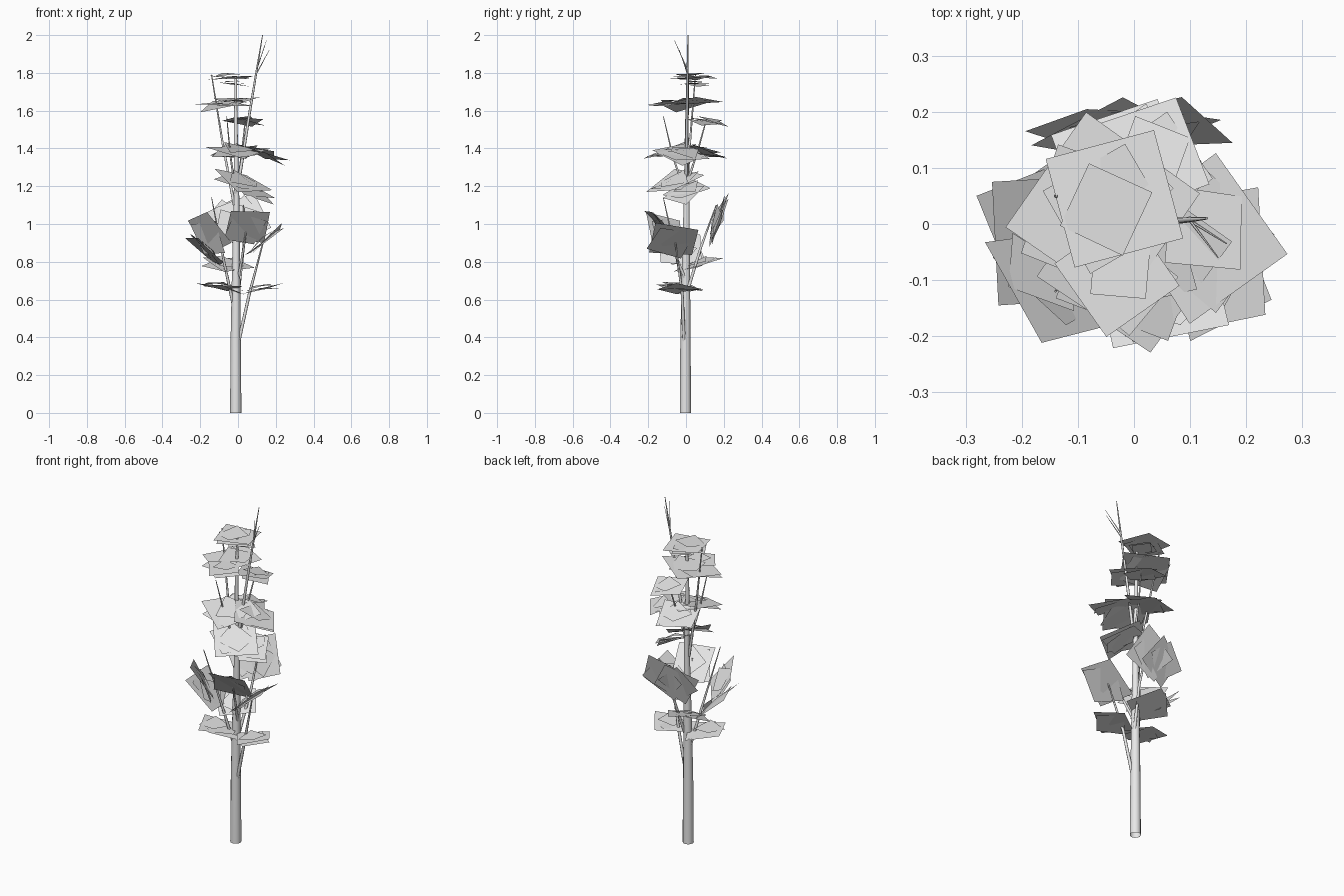
import bpy, math, random
from mathutils import Vector, Matrix

if "Cube" in bpy.data.objects:
    bpy.data.objects.remove(bpy.data.objects["Cube"])

random.seed(4)
grey = bpy.data.materials.new("plain_grey")
grey.diffuse_color = (0.8, 0.8, 0.8, 1)
grey.use_nodes = True
grey.node_tree.nodes["Principled BSDF"].inputs["Base Color"].default_value = grey.diffuse_color


def tube(name, pts, sides=2):
    """Tapered round limb, open at the ends, through (x, y, z, radius) points."""
    cu = bpy.data.curves.new(name, 'CURVE')
    cu.dimensions = '3D'
    cu.bevel_depth = 1.0
    cu.bevel_resolution = sides
    cu.use_fill_caps = False
    sp = cu.splines.new('POLY')
    sp.points.add(len(pts) - 1)
    for p, (x, y, z, r) in zip(sp.points, pts):
        p.co = (x, y, z, 1)
        p.radius = r
    sp.use_smooth = True
    cu.materials.append(grey)
    ob = bpy.data.objects.new(name, cu)
    bpy.context.collection.objects.link(ob)
    bpy.context.view_layer.objects.active = ob
    bpy.ops.object.select_all(action='DESELECT')
    ob.select_set(True)
    bpy.ops.object.convert(target='MESH')
    bpy.ops.object.shade_smooth_by_angle(angle=math.radians(50))


def leaf_cluster(name, cards):
    """Square leaf cards: centre, normal, side length, spin in degrees, corner fold."""
    verts, faces = [], []
    for c, n, s, spin, fold in cards:
        n = Vector(n).normalized()
        rot = Vector((0, 0, 1)).rotation_difference(n).to_matrix()
        rot = rot @ Matrix.Rotation(math.radians(spin), 3, 'Z')
        i = len(verts)
        for k, (u, v) in enumerate(((-1, -1), (1, -1), (1, 1), (-1, 1))):
            w = fold if k % 2 else -fold
            verts.append(Vector(c) + rot @ Vector((u * s / 2, v * s / 2, w)))
        faces.append((i, i + 1, i + 2, i + 3))
    me = bpy.data.meshes.new(name)
    me.from_pydata(verts, [], faces)
    me.materials.append(grey)
    for p in me.polygons:
        p.use_smooth = True
    bpy.context.collection.objects.link(bpy.data.objects.new(name, me))


def spray(name, c, n, s, spin, fold=0.008):
    """A large card with two smaller ones lying close to it."""
    c, n = Vector(c), Vector(n).normalized()
    cards = [(c, n, s, spin, fold)]
    for k, f in enumerate((0.85, 0.62)):
        j = Vector([random.uniform(-1, 1) for _ in range(3)])
        side = (j - n * j.dot(n)) * 0.022
        off = n * (0.01 if k else -0.01)
        cards.append((c + side + off, n + j * 0.1, s * f, spin + 15 + 35 * k, -fold))
    leaf_cluster(name, cards)


# Trunk
tube("trunk", [(-0.012, -0.003, 0, 0.03), (-0.012, -0.003, 0.4, 0.027),
               (-0.01, 0, 0.8, 0.021), (-0.008, 0.004, 1.2, 0.014),
               (-0.012, 0.004, 1.5, 0.01), (-0.012, 0.01, 1.78, 0.006)], 4)

# Branches
tube("right_low_branch", [(0, -0.01, 0.36, 0.009), (0.06, -0.02, 0.63, 0.008), (0.14, -0.06, 0.93, 0.003)])
tube("left_low_branch", [(-0.02, 0, 0.55, 0.009), (-0.07, -0.04, 0.78, 0.007), (-0.14, -0.12, 1.14, 0.002)])
tube("back_branch", [(0, 0, 0.62, 0.009), (0.03, 0.08, 0.88, 0.007), (0.03, 0.16, 1.1, 0.003)])
tube("front_branch", [(0, 0, 0.7, 0.008), (0.03, -0.07, 0.87, 0.006), (0.05, -0.13, 1.02, 0.003)])
tube("left_high_branch", [(-0.02, 0, 1.1, 0.008), (-0.08, 0.02, 1.42, 0.006), (-0.14, 0.05, 1.79, 0.003)])
tube("leader_branch", [(0, 0, 1.2, 0.009), (0.06, 0.005, 1.58, 0.007),
                       (0.1, 0.008, 1.82, 0.005), (0.13, 0.01, 2.0, 0.002)])
tube("back_high_branch", [(0, 0, 1.2, 0.007), (0.02, 0.06, 1.38, 0.005), (0.04, 0.11, 1.56, 0.003)])
tube("front_high_branch", [(-0.01, 0, 1.15, 0.007), (-0.04, -0.07, 1.36, 0.005), (-0.06, -0.12, 1.57, 0.002)])

# Bare twigs near the tip
for i, (z0, tip) in enumerate(((1.82, (0.15, -0.06, 1.97)), (1.8, (0.165, -0.035, 1.92)))):
    tube(f"twig_{i}", [(0.1, 0.006, z0, 0.003), (*tip, 0.001)], 1)

# Leaf sprays from the crown downwards
spray("crown_leaves", (-0.035, 0.045, 1.78), (0.02, 0.02, 1), 0.2, 15, 0.006)
spray("under_crown_leaves", (-0.02, 0.05, 1.745), (0, -0.03, 1), 0.12, 30, 0.003)
spray("upper_leaves", (-0.055, 0.025, 1.645), (-0.1, -0.07, 1), 0.25, 55, 0.008)
spray("upper_front_leaves", (-0.03, -0.09, 1.64), (-0.05, -0.03, 1), 0.16, 35, 0.005)
spray("upper_back_leaves", (0.025, 0.12, 1.545), (0.05, 0.2, 1), 0.17, 20, 0.006)
spray("middle_leaves", (0.0, -0.06, 1.39), (0.05, -0.17, 1), 0.25, 55, 0.014)
spray("middle_back_leaves", (-0.02, 0.1, 1.38), (-0.1, 0.25, 1), 0.2, 20, 0.01)
spray("middle_right_leaves", (0.125, -0.025, 1.375), (0.33, 0.1, 1), 0.22, 35, 0.008)
spray("waist_leaves", (0.025, -0.06, 1.225), (0.36, -0.34, 1), 0.23, 40, 0.012)
spray("waist_lower_leaves", (0.075, 0.0, 1.18), (0.38, -0.25, 1), 0.19, 30, 0.01)
spray("back_right_leaves", (0.03, 0.17, 1.03), (0.02, -0.95, 0.3), 0.22, 25, 0.012)
spray("back_left_leaves", (-0.05, 0.165, 1.01), (0.2, -0.92, 0.32), 0.2, 40, 0.01)
spray("front_leaves", (0.05, -0.13, 0.99), (-0.05, 0.72, 0.68), 0.21, 10, 0.008)
spray("left_leaves", (-0.155, -0.11, 0.955), (0.6, 0.55, 0.5), 0.21, 25, 0.008)
spray("left_low_leaves", (-0.17, -0.03, 0.865), (0.7, 0.1, 0.7), 0.22, 5, 0.008)
spray("right_leaves", (0.14, -0.065, 0.915), (-0.64, 0.02, 0.77), 0.23, 8, 0.008)
spray("low_back_leaves", (-0.05, 0.065, 0.79), (0.15, -0.3, 1), 0.2, 35, 0.006)
spray("lowest_left_leaves", (-0.1, -0.035, 0.67), (0.1, 0.1, 1), 0.19, 25, 0.008)
spray("lowest_right_leaves", (0.12, -0.03, 0.66), (-0.17, 0.03, 1), 0.175, 35, 0.006)
